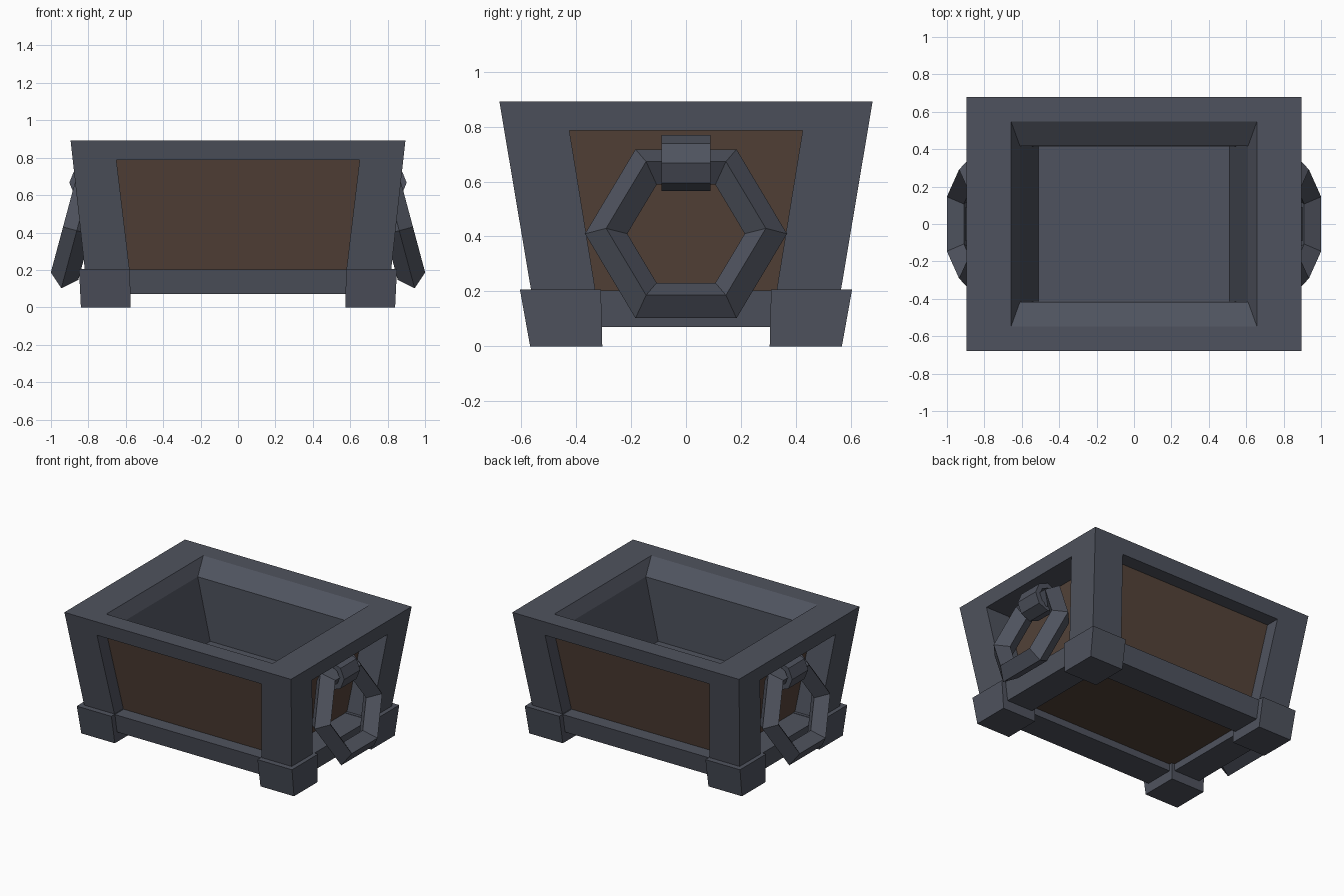
import bpy, bmesh
from math import sin, cos, pi, radians
from mathutils import Vector, Matrix

if "Cube" in bpy.data.objects:
    bpy.data.objects.remove(bpy.data.objects["Cube"])

def material(name, rgb):
    m = bpy.data.materials.new(name)
    m.diffuse_color = (*rgb, 1)
    m.use_nodes = True
    m.node_tree.nodes["Principled BSDF"].inputs["Base Color"].default_value = m.diffuse_color
    return m

STONE = material("slate", (0.078, 0.086, 0.112))
WOOD = material("dark_wood", (0.088, 0.055, 0.04))

def finish(bm, name, mat, recalc=True):
    bmesh.ops.remove_doubles(bm, verts=bm.verts, dist=1e-4)
    if recalc:
        bmesh.ops.recalc_face_normals(bm, faces=bm.faces)
    me = bpy.data.meshes.new(name)
    bm.to_mesh(me)
    bm.free()
    me.materials.append(mat)
    ob = bpy.data.objects.new(name, me)
    bpy.context.collection.objects.link(ob)
    return ob

def chain(bm, loops, cap=False, close=False):
    """Bridge a series of equal-length point loops with quads."""
    rings = [[bm.verts.new(p) for p in lp] for lp in loops]
    pairs = list(zip(rings, rings[1:]))
    if close:
        pairs.append((rings[-1], rings[0]))
    for a, b in pairs:
        n = len(a)
        for i in range(n):
            j = (i + 1) % n
            bm.faces.new((a[i], a[j], b[j], b[i]))
    if cap:
        bm.faces.new(rings[-1])

def rect(x, y, z):
    return [Vector((sx * x, sy * y, z)) for sx, sy in ((-1, -1), (1, -1), (1, 1), (-1, 1))]

# tapered outer walls
TOP, BASE = 0.892, 0.07
def wx(z): return 0.895 - 0.11 * (TOP - z)
def wy(z): return 0.68 - 0.168 * (TOP - z)

def wall_quad(axis, sign, lo, hi, z0, z1, depth=0.0):
    pts = []
    for w, z in ((-lo, z0), (lo, z0), (hi, z1), (-hi, z1)):
        if axis == 'x':
            pts.append(Vector((sign * (wx(z) - depth), w, z)))
        else:
            pts.append(Vector((w, sign * (wy(z) - depth), z)))
    return pts

# body frame with recessed openings, and the wooden panels set into them
body, panels = bmesh.new(), bmesh.new()
def add_panel(pts):
    f = panels.faces.new([panels.verts.new(p) for p in pts])
    f.normal_update()
    c = f.calc_center_median() - Vector((0, 0, 0.45))
    if f.normal.dot(c) < 0:
        f.normal_flip()

for s in (-1, 1):
    for axis, full, lo, hi, depth in (('x', wy, 0.33, 0.425, 0.19), ('y', wx, 0.58, 0.65, 0.1)):
        inner = wall_quad(axis, s, lo, hi, 0.203, 0.787, depth)
        chain(body, [wall_quad(axis, s, full(BASE), full(TOP), BASE, TOP),
                     wall_quad(axis, s, lo, hi, 0.203, 0.787), inner])
        add_panel(inner)
under = rect(0.6, 0.33, 0.12)
chain(body, [rect(wx(BASE), wy(BASE), BASE), rect(0.6, 0.33, BASE), under])
add_panel(under)

# rim, bevelled lip and inner basin
chain(body, [rect(wx(TOP), wy(TOP), TOP), rect(0.657, 0.547, TOP),
             rect(0.61, 0.417, 0.803), rect(0.51, 0.415, 0.37)], cap=True)
finish(body, "box_frame", STONE)
finish(panels, "inset_panels", WOOD, recalc=False)

# corner feet
def foot_loop(sx, sy, x0, x1, y0, y1, z):
    return [Vector((sx * x, sy * y, z)) for x, y in ((x0, y0), (x1, y0), (x1, y1), (x0, y1))]

for sx, side in ((-1, "left"), (1, "right")):
    for sy, end in ((-1, "front"), (1, "back")):
        bm = bmesh.new()
        low = foot_loop(sx, sy, 0.575, 0.84, 0.305, 0.568, 0)
        chain(bm, [low, foot_loop(sx, sy, 0.577, 0.85, 0.31, 0.605, 0.206)], cap=True)
        bm.faces.new([bm.verts.new(p) for p in low])
        finish(bm, f"foot_{end}_{side}", STONE)

# hanging hexagonal ring handles and their octagonal holders
for s, side in ((-1, "left"), (1, "right")):
    bm = bmesh.new()
    tilt = Matrix.Rotation(radians(15), 4, 'Y').inverted()
    loops = []
    for i in range(6):
        a = i * pi / 3
        lp = []
        for k in range(4):
            r = 0.291 + 0.077 * cos(k * pi / 2)
            p = tilt @ Vector((0.076 * sin(k * pi / 2), r * cos(a), r * sin(a)))
            lp.append(Vector((s * (0.862 + p.x), p.y, 0.41 + p.z)))
        loops.append(lp)
    chain(bm, loops, close=True)
    finish(bm, f"ring_handle_{side}", STONE)

    bm = bmesh.new()
    def octagon(r, y):
        return [Vector((s * (0.8 + r * cos(k * pi / 4)), y, 0.667 + r * sin(k * pi / 4)))
                for k in range(8)]
    chain(bm, [octagon(0.102, -0.09), octagon(0.102, 0.09),
               octagon(0.065, 0.09), octagon(0.065, -0.09)], close=True)
    finish(bm, f"ring_holder_{side}", STONE)
